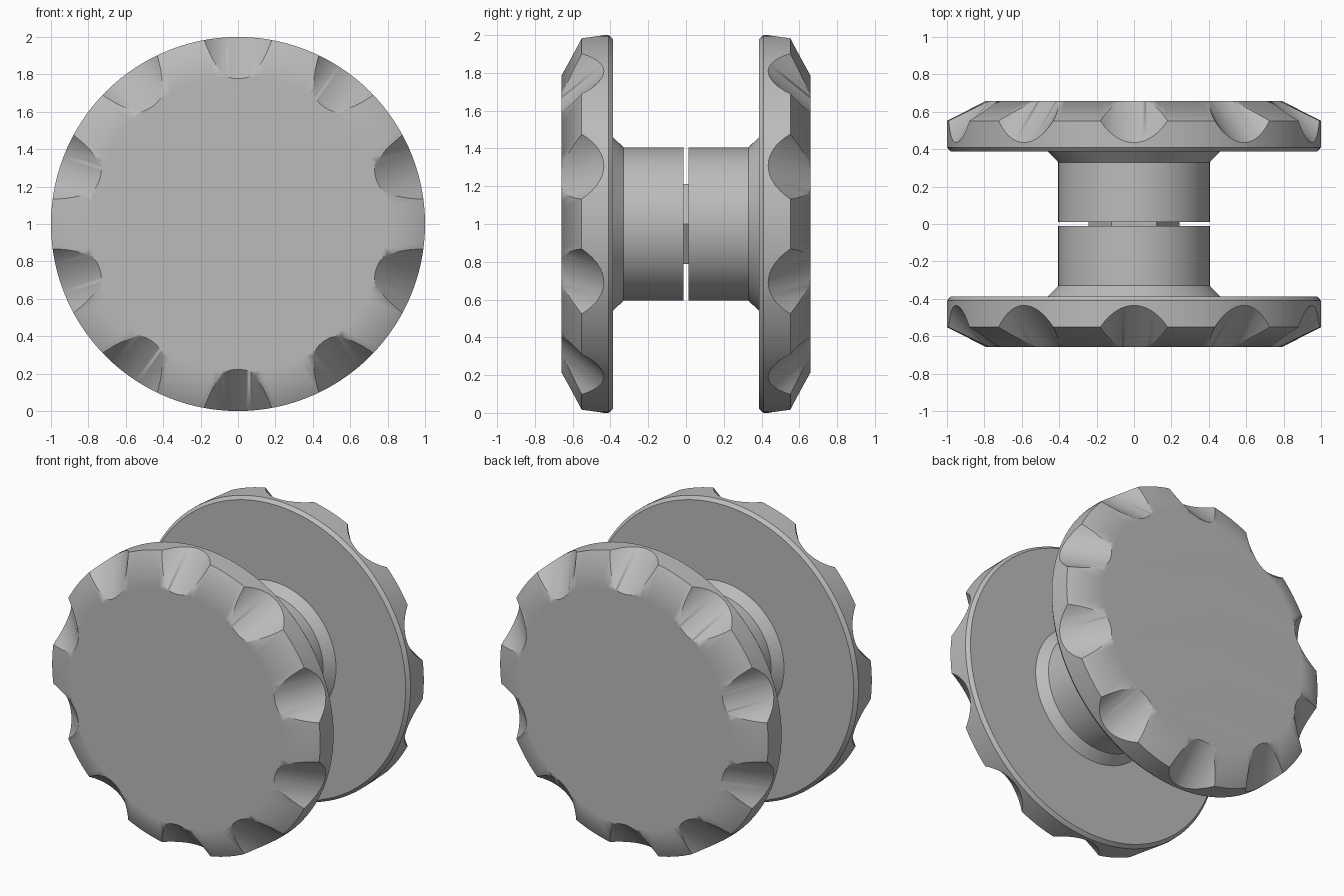
import bpy, bmesh
from math import pi, sqrt, radians
from mathutils import Matrix, Vector

cube = bpy.data.objects.get("Cube")
if cube:
    bpy.data.objects.remove(cube)

grey = bpy.data.materials.new("grey")
grey.use_nodes = True
colour = (0.5, 0.5, 0.5, 1)
grey.diffuse_color = colour
grey.node_tree.nodes["Principled BSDF"].inputs["Base Color"].default_value = colour

AXIS_Z = 1.0       # height of the shared axis
SCALLOPS = 10
SCALLOP_R = 0.265


def make_object(name, bm):
    bmesh.ops.recalc_face_normals(bm, faces=bm.faces)
    mesh = bpy.data.meshes.new(name)
    bm.to_mesh(mesh)
    bm.free()
    mesh.materials.append(grey)
    obj = bpy.data.objects.new(name, mesh)
    bpy.context.collection.objects.link(obj)
    obj.location.z = AXIS_Z
    return obj


def activate(obj):
    bpy.ops.object.select_all(action='DESELECT')
    obj.select_set(True)
    bpy.context.view_layer.objects.active = obj


def lathe_y(profile, side, steps=120):
    """Spin (radius, y) points round the y axis and cap both ends."""
    bm = bmesh.new()
    rings = []
    for r, y in profile:
        rings.append([bm.verts.new(Matrix.Rotation(2 * pi * i / steps, 3, 'Y') @ Vector((r, side * y, 0)))
                      for i in range(steps)])
    for a, b in zip(rings, rings[1:]):
        for i in range(steps):
            j = (i + 1) % steps
            bm.faces.new((a[i], a[j], b[j], b[i]))
    bm.faces.new(rings[0])
    bm.faces.new(rings[-1])
    return bm


def scallop_cutters(side):
    """Ring of cylinders leaning 45 degrees over the rim."""
    bm = bmesh.new()
    lean = Vector((0, side, -1)).normalized()
    base = Vector((0, side * (0.435 + SCALLOP_R / sqrt(2)), 1 + SCALLOP_R / sqrt(2)))
    place = Matrix.Translation(base + lean * 0.13) @ lean.to_track_quat('Z', 'Y').to_matrix().to_4x4()
    for k in range(SCALLOPS):
        bmesh.ops.create_cone(bm, cap_ends=True, segments=72, radius1=SCALLOP_R, radius2=SCALLOP_R, depth=0.46,
                              matrix=Matrix.Rotation(2 * pi * k / SCALLOPS, 4, 'Y') @ place)
    return make_object("scallop_cutter", bm)


# Knob: hub, flared collar, chamfered disc and sloping front
profile = [(0.405, 0.012), (0.405, 0.33), (0.46, 0.387), (0.98, 0.387), (1.0, 0.41),
           (1.0, 0.552), (0.79, 0.658)]

for name, side in (("front_knob", -1), ("back_knob", 1)):
    knob = make_object(name, lathe_y(profile, side))
    cutter = scallop_cutters(side)
    cutter.hide_render = True
    activate(knob)
    cut = knob.modifiers.new("scallops", 'BOOLEAN')
    cut.operation = 'DIFFERENCE'
    cut.solver = 'EXACT'
    cut.object = cutter
    bpy.ops.object.modifier_apply(modifier=cut.name)
    bpy.data.objects.remove(cutter)
    bpy.ops.object.shade_smooth_by_angle(angle=radians(30))
    # Keep the big flat faces evenly shaded
    weighted = knob.modifiers.new("flat_face_normals", 'WEIGHTED_NORMAL')
    weighted.keep_sharp = True

# Hexagonal spindle joining the two hubs
make_object("spindle", lathe_y([(0.243, -0.05), (0.243, 0.05)], 1, steps=6))
